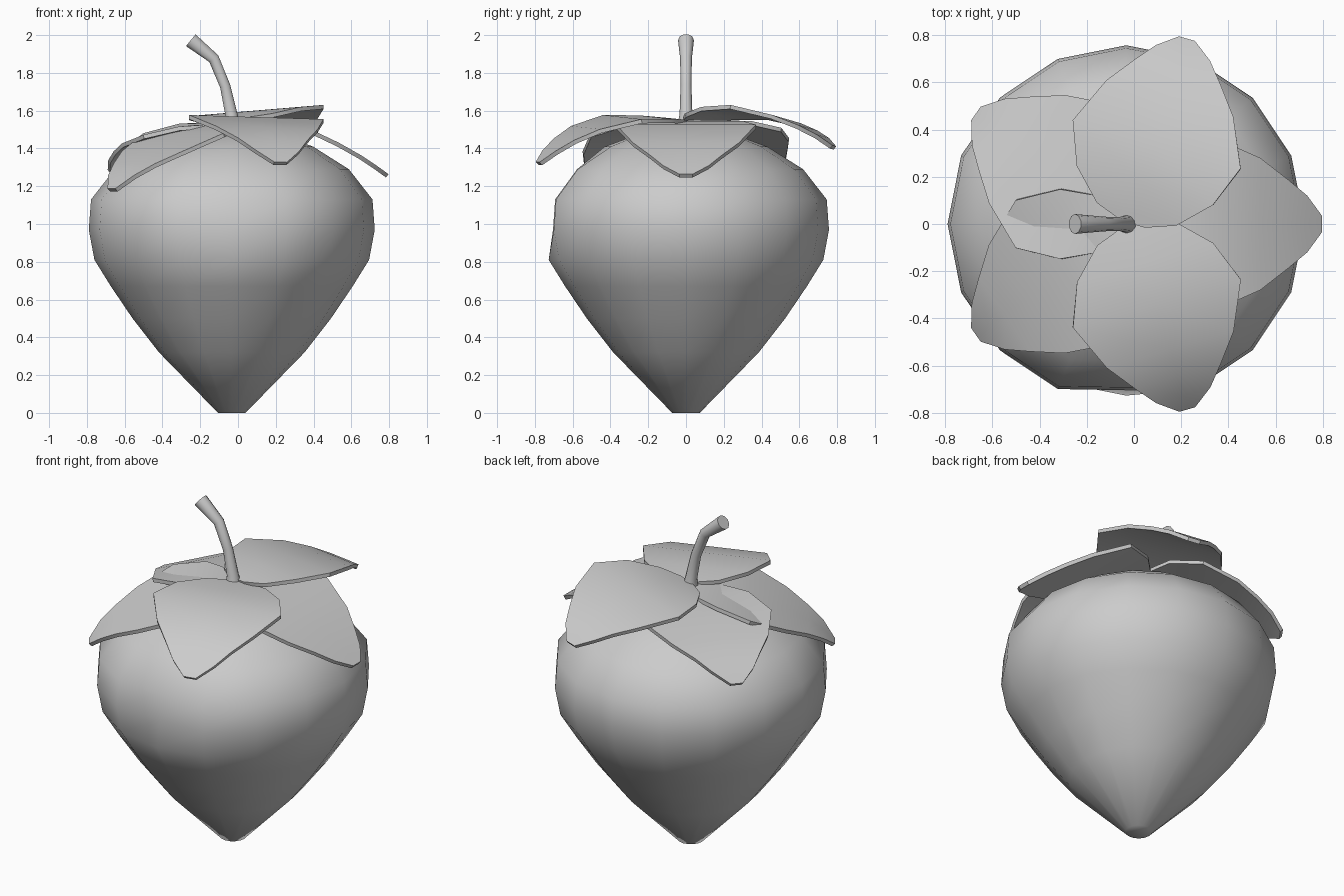
import bpy, bmesh, math
from mathutils import Vector, Matrix

if "Cube" in bpy.data.objects:
    bpy.data.objects.remove(bpy.data.objects["Cube"])


def finish(name, bm, angle):
    bmesh.ops.recalc_face_normals(bm, faces=bm.faces[:])
    me = bpy.data.meshes.new(name)
    bm.to_mesh(me)
    bm.free()
    ob = bpy.data.objects.new(name, me)
    bpy.context.collection.objects.link(ob)
    bpy.ops.object.select_all(action='DESELECT')
    bpy.context.view_layer.objects.active = ob
    ob.select_set(True)
    bpy.ops.object.shade_smooth_by_angle(angle=math.radians(angle))
    return ob


def loft(rings):
    """Skin a list of equal-length point rings and cap both ends."""
    bm = bmesh.new()
    vs = [[bm.verts.new(p) for p in r] for r in rings]
    n = len(vs[0])
    for a, b in zip(vs, vs[1:]):
        for i in range(n):
            bm.faces.new((a[i], a[(i + 1) % n], b[(i + 1) % n], b[i]))
    bm.faces.new(vs[0])
    bm.faces.new(vs[-1])
    return bm


# Fruit: 16-sided turned profile, slightly flattened at the front
profile = [(.073, 0), (.385, .32), (.525, .50), (.64, .67), (.727, .81), (.757, .97),
           (.745, 1.13), (.62, 1.29), (.43, 1.41), (.24, 1.48), (.05, 1.51)]
rings = []
for r, z in profile:
    ring = []
    for i in range(16):
        a = i * math.tau / 16
        k = .93 if i == 12 and .9 < z < 1.3 else 1
        ring.append((-.033 + r * k * math.cos(a), r * k * math.sin(a), z))
    rings.append(ring)
finish("berry", loft(rings), 60)

# Stem: tapered tube leaning to the left
path = [(-.028, 1.50, .05), (-.035, 1.58, .034), (-.068, 1.73, .029),
        (-.128, 1.875, .031), (-.25, 1.973, .042)]
pts = [Vector((x, 0, z)) for x, z, _ in path]
rings = []
for i, p in enumerate(pts):
    t = (pts[min(i + 1, len(pts) - 1)] - pts[max(i - 1, 0)]).normalized()
    side = Vector((0, 1, 0))
    up = t.cross(side)
    r = path[i][2]
    rings.append([p + r * (math.cos(k * math.tau / 10) * side + math.sin(k * math.tau / 10) * up)
                  for k in range(10)])
finish("stem", loft(rings), 50)

# Leaves: one outline (distance, half width), with its own droop and roll per leaf
outline = [(0, .05), (.045, .175), (.17, .30), (.35, .37), (.55, .28),
           (.665, .19), (.748, .12), (.81, .035)]
leaves = [
    ("leaf_right", 0, -.02, 0, [1.54, 1.54, 1.535, 1.515, 1.42, 1.355, 1.30, 1.255]),
    ("leaf_back", 74, 0, -.08, [1.55, 1.56, 1.585, 1.59, 1.545, 1.50, 1.455, 1.405]),
    ("leaf_front", -74, 0, -.03, [1.54, 1.545, 1.555, 1.555, 1.50, 1.44, 1.38, 1.32]),
    ("leaf_back_left", 145, 0, -.05, [1.525, 1.525, 1.52, 1.48, 1.43, 1.385, 1.335, 1.28]),
    ("leaf_front_left", -145, 0, 0, [1.53, 1.53, 1.52, 1.47, 1.375, 1.31, 1.25, 1.18]),
]
for name, deg, shift, roll, heights in leaves:
    bm = bmesh.new()
    rows = [[bm.verts.new((u + shift, w * s, z + roll * w * s)) for s in (-1, 0, 1)]
            for (u, w), z in zip(outline, heights)]
    for a, b in zip(rows, rows[1:]):
        for i in (0, 1):
            bm.faces.new((a[i], b[i], b[i + 1], a[i + 1]))
    bmesh.ops.transform(bm, matrix=Matrix.Rotation(math.radians(deg), 4, 'Z'), verts=bm.verts[:])
    ob = finish(name, bm, 40)
    mod = ob.modifiers.new("thickness", 'SOLIDIFY')
    mod.thickness = .022
    mod.offset = 0
    bpy.ops.object.modifier_apply(modifier=mod.name)
    bpy.ops.object.shade_smooth_by_angle(angle=math.radians(40))
